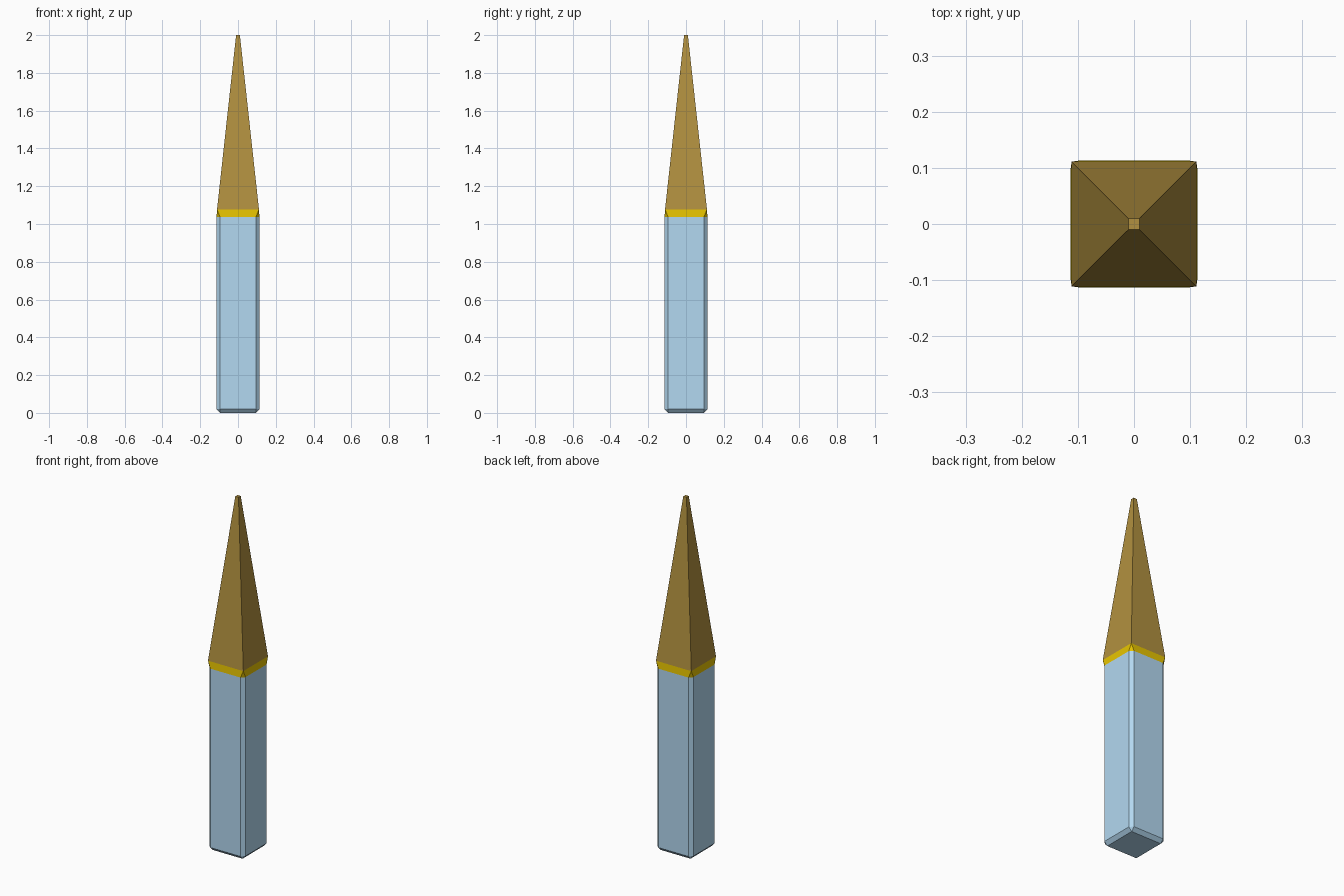
import bpy, bmesh

if "Cube" in bpy.data.objects:
    bpy.data.objects.remove(bpy.data.objects["Cube"])

H, IN = 0.1135, 0.095   # shaft half width, chamfered inner half width


def material(name, rgb):
    m = bpy.data.materials.new(name)
    m.diffuse_color = (*rgb, 1)
    m.use_nodes = True
    m.node_tree.nodes["Principled BSDF"].inputs["Base Color"].default_value = m.diffuse_color
    return m


def ring(bm, half, inner, z):
    """Square outline with cut corners (plain square when inner == half)."""
    a, b = half, inner
    pts = [(b, -a), (a, -b), (a, b), (b, a), (-b, a), (-a, b), (-a, -b), (-b, -a)]
    return [bm.verts.new((x, y, z)) for x, y in pts]


def loft(name, sections, mat, cap=None):
    bm = bmesh.new()
    rings = [ring(bm, *s) for s in sections]
    for lo, hi in zip(rings, rings[1:]):
        for i in range(8):
            j = (i + 1) % 8
            bm.faces.new((lo[i], lo[j], hi[j], hi[i]))
    if cap == "bottom":
        bm.faces.new(rings[0][::-1])
    elif cap == "top":
        bm.faces.new(rings[-1])
    # collapse doubled corners of square rings into single points
    bmesh.ops.remove_doubles(bm, verts=bm.verts[:], dist=1e-5)
    bmesh.ops.recalc_face_normals(bm, faces=bm.faces[:])
    mesh = bpy.data.meshes.new(name)
    bm.to_mesh(mesh)
    bm.free()
    mesh.materials.append(mat)
    obj = bpy.data.objects.new(name, mesh)
    bpy.context.collection.objects.link(obj)
    return obj


blue = material("pale_blue", (0.45, 0.69, 0.88))
yellow = material("yellow", (0.80, 0.55, 0.0))
gold = material("gold", (0.44, 0.28, 0.05))

# Chamfered square shaft
loft("shaft", [(IN, IN, 0), (H, IN, 0.02), (H, IN, 1.037)], blue, "bottom")
# Collar turning the cut corners back into a square
loft("collar", [(H, IN, 1.037), (0.111, 0.111, 1.077)], yellow)
# Tapering spire with a tiny flat tip
loft("spire", [(0.111, 0.111, 1.077), (0.01, 0.01, 2.0)], gold, "top")
